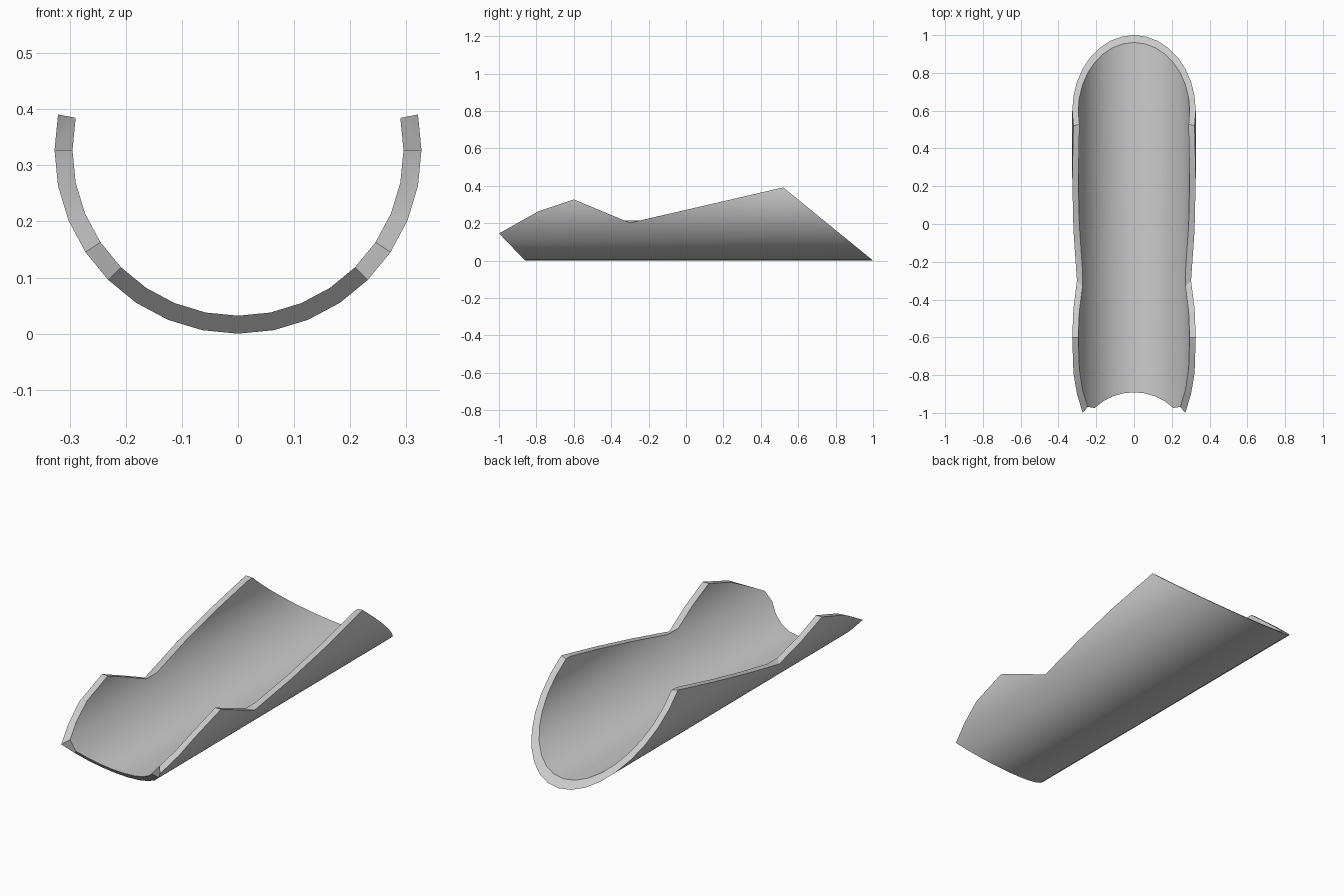
import bpy, bmesh, math

cube = bpy.data.objects.get("Cube")
if cube:
    bpy.data.objects.remove(cube, do_unlink=True)

OUTER, INNER = 0.327, 0.295
STEP = math.pi / 16          # one of 32 tube sides
BOTTOM, WAIST, TOP = -8, -2, 1   # ring lines, counted from the tube's mid height

# Side outline as (height, y) pairs
FRONT = [(0, -0.86), (0.145, -1), (0.263, -0.79), (0.327, -0.6)]
DIP_FRONT = [(0.202, -0.3), (0.327, -0.6)]
DIP_BACK = [(0.202, -0.3), (0.391, 0.52)]
BACK = [(0, 1), (0.391, 0.52)]


def y_at(line, z):
    """Interpolate an outline edge at a height."""
    z = min(max(z, line[0][0]), line[-1][0])
    for (z0, y0), (z1, y1) in zip(line, line[1:]):
        if z <= z1:
            return y0 + (y1 - y0) * (z - z0) / (z1 - z0)
    return line[-1][1]


bm = bmesh.new()
cache = {}


def vert(radius, side, k, name):
    """Vertex where a ring line meets an outline edge."""
    key = (radius, side if k > BOTTOM else 1, k, name)
    if key not in cache:
        line = {"front": FRONT, "dip_front": DIP_FRONT,
                "dip_back": DIP_BACK, "back": BACK}[name]
        z = OUTER + radius * math.sin(k * STEP)
        x = side * radius * math.cos(k * STEP)
        cache[key] = bm.verts.new((x if k > BOTTOM else 0, y_at(line, z), z))
    return cache[key]


# Outline of one half, from the bottom front round to the bottom back
outline = [(k, "front") for k in range(BOTTOM, 1)]
outline += [(k, "dip_front") for k in range(0, WAIST - 1, -1)]
outline += [(k, "dip_back") for k in range(WAIST, TOP + 1)]
outline += [(k, "back") for k in range(TOP, BOTTOM - 1, -1)]

# Flat panels: full length below the dip, front and back wings above it
panels = []
for k in range(BOTTOM, WAIST):
    upper = [(k + 1, "back"), (k + 1, "front")]
    if k + 1 == WAIST:
        upper[1:1] = [(WAIST, "dip_back"), (WAIST, "dip_front")]
    panels.append([(k, "front"), (k, "back")] + upper)
for start, end, last in (("front", "dip_front", 0), ("dip_back", "back", TOP)):
    for k in range(WAIST, last):
        panels.append([(k, start), (k, end), (k + 1, end), (k + 1, start)])

for side in (1, -1):
    for radius in (OUTER, INNER):
        for panel in panels:
            bm.faces.new([vert(radius, side, *p) for p in panel])
    # Rim joining the outer and inner skins
    for a, b in zip(outline, outline[1:]):
        bm.faces.new([vert(OUTER, side, *a), vert(OUTER, side, *b),
                      vert(INNER, side, *b), vert(INNER, side, *a)])

bmesh.ops.remove_doubles(bm, verts=bm.verts, dist=0.0005)
bmesh.ops.recalc_face_normals(bm, faces=bm.faces)

mesh = bpy.data.meshes.new("trough_shell")
bm.to_mesh(mesh)
bm.free()
shell = bpy.data.objects.new("trough_shell", mesh)
bpy.context.collection.objects.link(shell)

# Plain grey material
grey = bpy.data.materials.new("light_grey")
grey.use_nodes = True
colour = (0.6, 0.6, 0.6, 1)
grey.diffuse_color = colour
grey.node_tree.nodes["Principled BSDF"].inputs["Base Color"].default_value = colour
mesh.materials.append(grey)

bpy.ops.object.select_all(action="DESELECT")
shell.select_set(True)
bpy.context.view_layer.objects.active = shell
bpy.ops.object.shade_smooth_by_angle(angle=math.radians(30))
